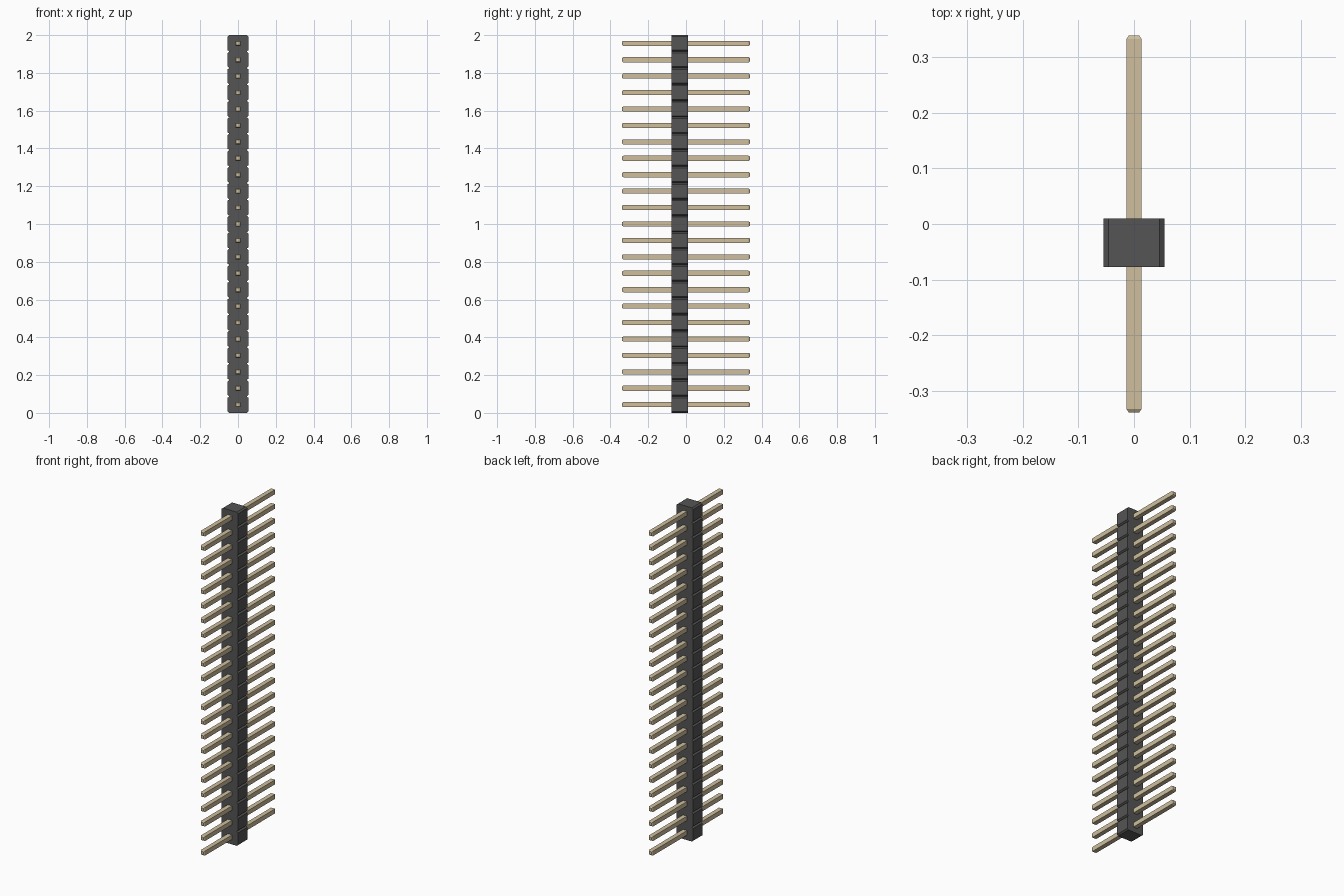
import bpy, bmesh

if "Cube" in bpy.data.objects:
    bpy.data.objects.remove(bpy.data.objects["Cube"])

PINS = 23
PITCH = 2.0 / PINS
HALF_W = 0.055          # housing half width
CHAMFER = 0.009
Y0, Y1 = -0.077, 0.01   # housing front and back
PIN_R, PIN_L, TIP = 0.0135, 0.338, 0.006


def material(name, color):
    m = bpy.data.materials.new(name)
    m.diffuse_color = color
    m.use_nodes = True
    m.node_tree.nodes["Principled BSDF"].inputs["Base Color"].default_value = m.diffuse_color
    return m


def finish(bm, name, mat):
    bmesh.ops.recalc_face_normals(bm, faces=bm.faces)
    me = bpy.data.meshes.new(name)
    bm.to_mesh(me)
    bm.free()
    me.materials.append(mat)
    ob = bpy.data.objects.new(name, me)
    bpy.context.collection.objects.link(ob)
    return ob


black = material("black_plastic", (0.09, 0.09, 0.09, 1))
gold = material("gold_metal", (0.62, 0.52, 0.34, 1))

# Housing: notched outline in xz, extruded along y
right = []
for i in range(PINS):
    z0, z1 = i * PITCH, (i + 1) * PITCH
    right += [(HALF_W - CHAMFER, z0), (HALF_W, z0 + CHAMFER * 0.8),
              (HALF_W, z1 - CHAMFER * 0.8)]
right.append((HALF_W - CHAMFER, PINS * PITCH))
outline = right + [(-x, z) for x, z in reversed(right)]

bm = bmesh.new()
face = bm.faces.new([bm.verts.new((x, Y0, z)) for x, z in outline])
ext = bmesh.ops.extrude_face_region(bm, geom=[face], use_keep_orig=True)
moved = [v for v in ext["geom"] if isinstance(v, bmesh.types.BMVert)]
bmesh.ops.translate(bm, verts=moved, vec=(0, Y1 - Y0, 0))
finish(bm, "housing", black)

# Pin: square bar with tapered tips, repeated up the housing
bm = bmesh.new()
rings = []
for y, r in ((-PIN_L, PIN_R * 0.7), (-PIN_L + TIP, PIN_R),
             (PIN_L - TIP, PIN_R), (PIN_L, PIN_R * 0.7)):
    rings.append([bm.verts.new((sx * r, y, sz * r))
                  for sx, sz in ((-1, -1), (1, -1), (1, 1), (-1, 1))])
for a, b in zip(rings, rings[1:]):
    for k in range(4):
        bm.faces.new((a[k], a[(k + 1) % 4], b[(k + 1) % 4], b[k]))
bm.faces.new(rings[0])
bm.faces.new(rings[-1])
pin = finish(bm, "pins", gold)
pin.location.z = PITCH / 2
arr = pin.modifiers.new("row", "ARRAY")
arr.count = PINS
arr.use_relative_offset = False
arr.use_constant_offset = True
arr.constant_offset_displace = (0, 0, PITCH)
